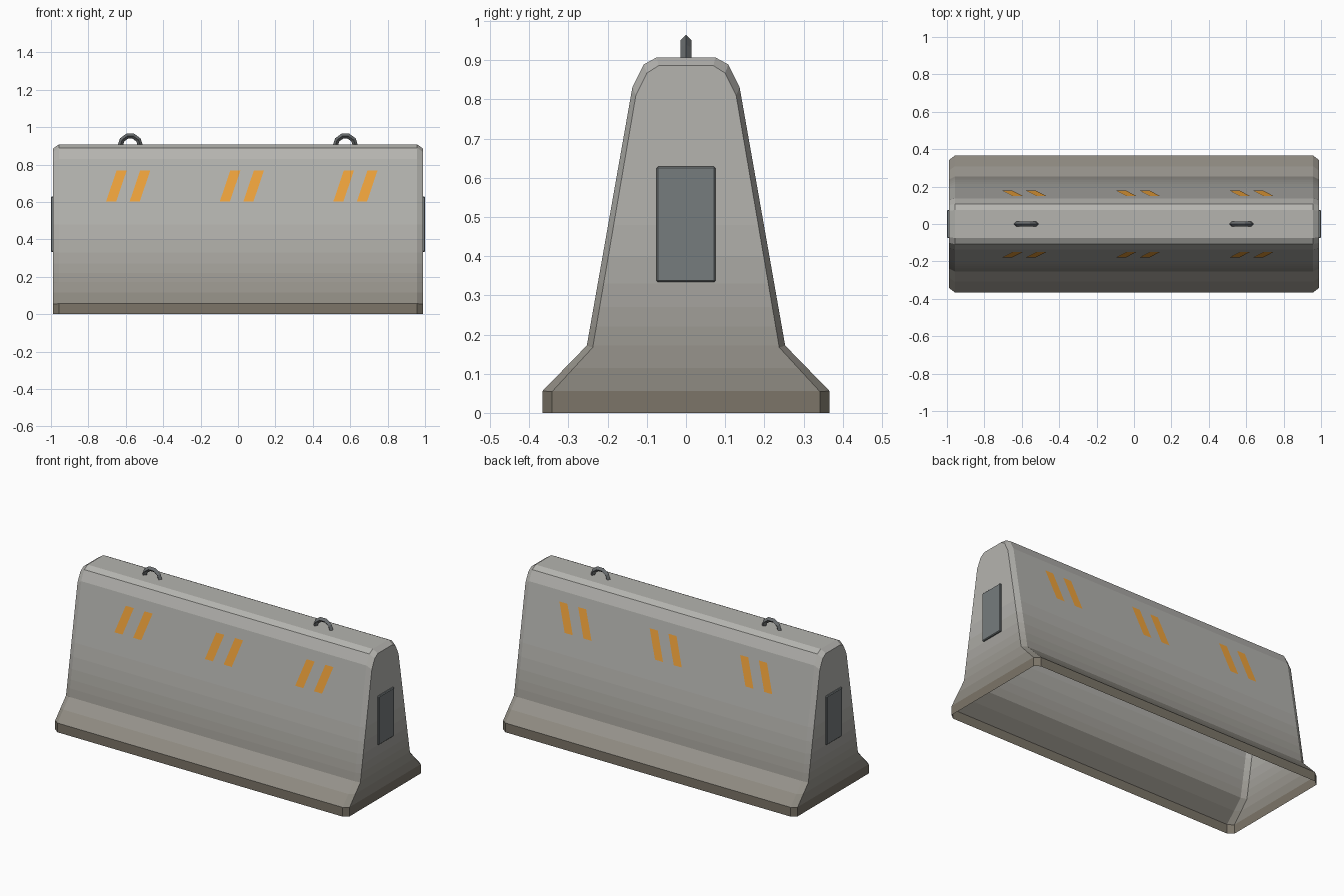
import bpy, bmesh, math
from mathutils import Vector

if "Cube" in bpy.data.objects:
    bpy.data.objects.remove(bpy.data.objects["Cube"])


def material(name, color):
    m = bpy.data.materials.new(name)
    m.diffuse_color = (*color, 1)
    m.use_nodes = True
    m.node_tree.nodes["Principled BSDF"].inputs["Base Color"].default_value = m.diffuse_color
    return m


def finish(name, bm, mats, recalc=True):
    if recalc:
        bmesh.ops.recalc_face_normals(bm, faces=bm.faces)
    me = bpy.data.meshes.new(name)
    bm.to_mesh(me)
    bm.free()
    ob = bpy.data.objects.new(name, me)
    bpy.context.collection.objects.link(ob)
    for m in mats:
        me.materials.append(m)
    return ob


orange = material("orange_paint", (0.87, 0.37, 0.045))
steel = material("dark_steel", (0.14, 0.15, 0.155))
plate_grey = material("plate_grey", (0.18, 0.20, 0.205))

# Concrete tones: brownish at the ground, fading to grey higher up
CUTS = [0.056, 0.115, 0.172, 0.22, 0.27, 0.33, 0.40, 0.48]
LOW, HIGH = Vector((0.20, 0.178, 0.14)), Vector((0.46, 0.455, 0.43))
concrete = []
for i, (a, b) in enumerate(zip([0] + CUTS, CUTS + [0.6])):
    t = 0 if i == 0 else min(1, (a + b) / 2 / 0.5) ** 0.7
    concrete.append(material("concrete_%d" % i, LOW.lerp(HIGH, t)))

# Concrete body: stepped profile lofted along x, chamfered ends, open underside
OUTER = [(0.366, 0), (0.366, 0.056), (0.253, 0.172), (0.137, 0.83), (0.108, 0.889), (0.075, 0.907)]
INNER = [(0.342, 0), (0.342, 0.054), (0.238, 0.167), (0.128, 0.81), (0.100, 0.867), (0.070, 0.886)]


def full(half):
    return half + [(-y, z) for y, z in reversed(half)]


bm = bmesh.new()
rings = [[bm.verts.new((x, y, z)) for y, z in full(p)]
         for x, p in ((-0.989, INNER), (-0.958, OUTER), (0.958, OUTER), (0.989, INNER))]
for a, b in zip(rings, rings[1:]):
    for i in range(len(a) - 1):
        bm.faces.new((a[i], a[i + 1], b[i + 1], b[i]))
bm.faces.new(rings[0])
bm.faces.new(rings[-1])
bmesh.ops.recalc_face_normals(bm, faces=bm.faces)
bm.normal_update()
# an open shell may come out reversed: check the topmost face
if max(bm.faces, key=lambda f: f.calc_center_median().z).normal.z < 0:
    bmesh.ops.reverse_faces(bm, faces=bm.faces)
# split into tone bands
for z in CUTS:
    bmesh.ops.bisect_plane(bm, geom=bm.verts[:] + bm.edges[:] + bm.faces[:], dist=0.0005,
                           plane_co=(0, 0, z), plane_no=(0, 0, 1))
for f in bm.faces:
    zc = f.calc_center_median().z
    f.material_index = sum(zc > z for z in CUTS)
finish("barrier_body", bm, concrete, recalc=False)

# End plates
for side, label in ((-1, "left"), (1, "right")):
    bm = bmesh.new()
    bmesh.ops.create_cube(bm, size=1)
    bmesh.ops.scale(bm, vec=(0.022, 0.15, 0.295), verts=bm.verts)
    bmesh.ops.bevel(bm, geom=bm.edges[:], offset=0.004, segments=1, affect='EDGES')
    bmesh.ops.translate(bm, vec=(side * 0.989, 0, 0.481), verts=bm.verts)
    finish("end_plate_" + label, bm, [plate_grey])

# Lifting loops: half rings of square bar set on edge
for cx, label in ((-0.576, "left"), (0.574, "right")):
    bm = bmesh.new()
    loops = []
    for i in range(6):
        t = math.pi * i / 5
        loop = []
        for k in range(4):
            a = math.tau * k / 4
            r = 0.054 + 0.014 * math.cos(a)
            loop.append(bm.verts.new((cx + r * math.cos(t), 0.014 * math.sin(a),
                                      0.9 + r * math.sin(t))))
        loops.append(loop)
    for a, b in zip(loops, loops[1:]):
        for k in range(4):
            n = (k + 1) % 4
            bm.faces.new((a[k], a[n], b[n], b[k]))
    bm.faces.new(loops[0])
    bm.faces.new(loops[-1])
    finish("lifting_loop_" + label, bm, [steel])

# Slanted warning stripes: three pairs painted on each sloping side
(y0, z0), (y1, z1) = OUTER[2], OUTER[3]
slope = (y1 - y0) / (z1 - z0)
for side, label in ((-1, "front"), (1, "back")):
    bm = bmesh.new()
    out = Vector((0, side, -slope)).normalized()
    for group in (-0.587, 0.021, 0.628):
        for dx in (-0.063, 0.063):
            quad = []
            for x, z in ((-0.055, 0.603), (-0.001, 0.603), (0.055, 0.768), (0.001, 0.768)):
                p = Vector((group + dx + x, side * (y0 + slope * (z - z0)), z))
                quad.append(bm.verts.new(p + out * 0.002))
            bm.faces.new(quad if side < 0 else quad[::-1])
    finish("warning_stripes_" + label, bm, [orange], recalc=False)
